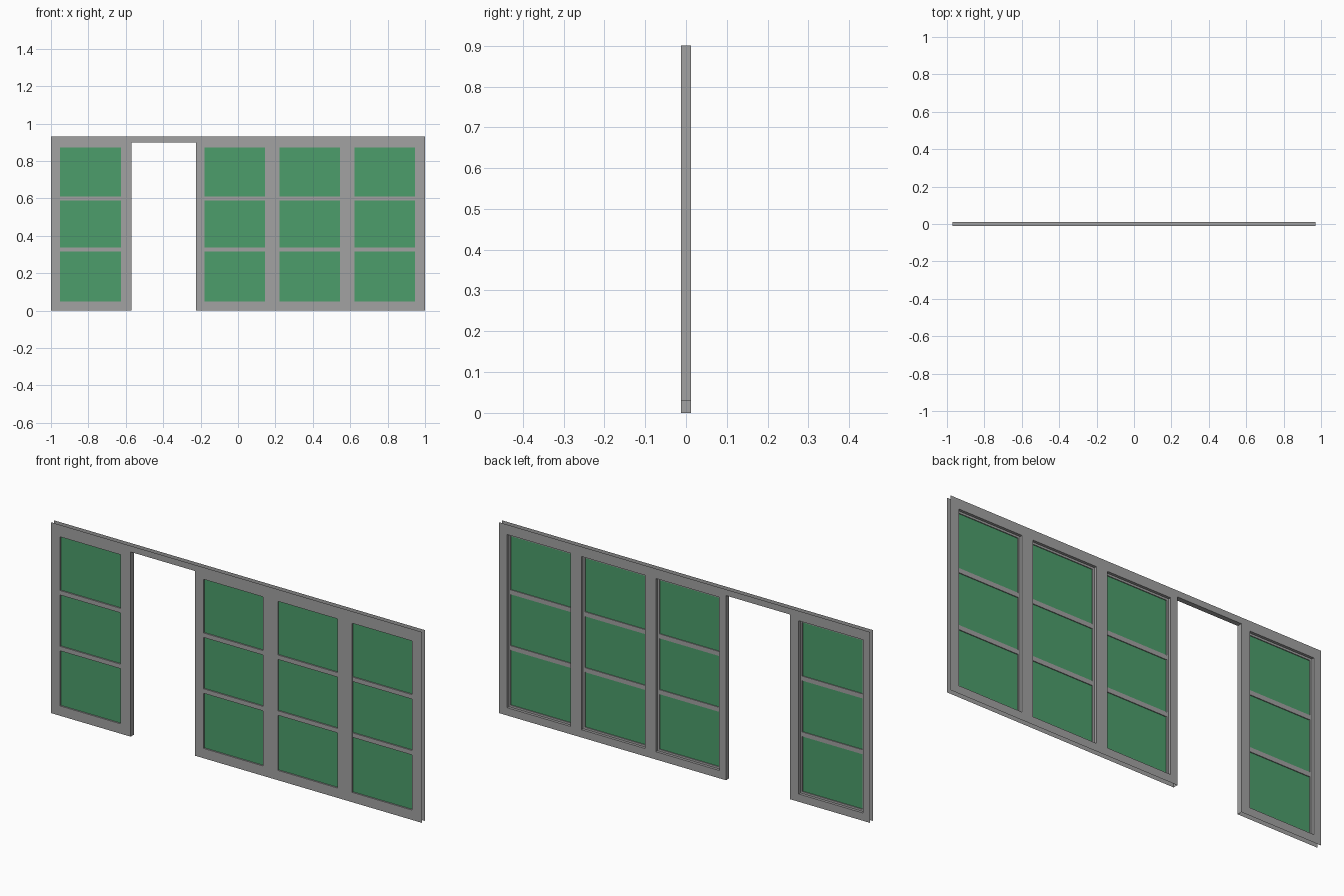
import bpy, bmesh

if "Cube" in bpy.data.objects:
    bpy.data.objects.remove(bpy.data.objects["Cube"])

YF, YB = -0.012, 0.012          # front and back skins
LEDGE, GLASS = -0.001, -0.005   # rebate ledge and glass depth
TOP, LIP = 0.93, 0.03
DOOR = (-0.57, -0.224, -1.0, 0.90)
WIN_X = [(-0.952, -0.626), (-0.178, 0.144), (0.223, 0.545), (0.624, 0.946)]
WIN_Z = (0.048, 0.872)
BARS = [(0.316, 0.338), (0.588, 0.610)]
STEP = 0.010                    # rear rebate margin


def material(name, col):
    m = bpy.data.materials.new(name)
    m.diffuse_color = (*col, 1)
    m.use_nodes = True
    m.node_tree.nodes["Principled BSDF"].inputs["Base Color"].default_value = m.diffuse_color
    return m


grey = material("grey_frame", (0.36, 0.36, 0.36))
green = material("green_glass", (0.072, 0.337, 0.147))


def make(name, quads, mat, flip_fix=False):
    bm = bmesh.new()
    for q in quads:
        bm.faces.new([bm.verts.new(p) for p in q])
    bmesh.ops.remove_doubles(bm, verts=bm.verts, dist=1e-5)
    if flip_fix:
        bmesh.ops.recalc_face_normals(bm, faces=bm.faces)
    me = bpy.data.meshes.new(name)
    bm.to_mesh(me)
    bm.free()
    me.materials.append(mat)
    ob = bpy.data.objects.new(name, me)
    bpy.context.collection.objects.link(ob)
    return ob


def upright(x0, x1, z0, z1, y, back=False):
    q = [(x0, y, z0), (x1, y, z0), (x1, y, z1), (x0, y, z1)]
    return q[::-1] if back else q


def level(x0, x1, z, y0, y1, down=False):
    q = [(x0, y0, z), (x1, y0, z), (x1, y1, z), (x0, y1, z)]
    return q[::-1] if down else q


def side(x, z0, z1, y0, y1, left=False):
    q = [(x, y0, z0), (x, y1, z0), (x, y1, z1), (x, y0, z1)]
    return q[::-1] if left else q


def sheet(x0, x1, z0, z1, y, holes, back=False):
    """Flat sheet with rectangular holes, cut on a grid."""
    xs = sorted({x0, x1} | {v for h in holes for v in h[:2] if x0 < v < x1})
    zs = sorted({z0, z1} | {v for h in holes for v in h[2:] if z0 < v < z1})
    out = []
    for a, b in zip(xs, xs[1:]):
        for c, d in zip(zs, zs[1:]):
            mx, mz = (a + b) / 2, (c + d) / 2
            if not any(h[0] < mx < h[1] and h[2] < mz < h[3] for h in holes):
                out.append(upright(a, b, c, d, y, back))
    return out


def reveal(h, y0, y1):
    """Inward facing walls of an opening."""
    a, b, c, d = h
    return [side(a, c, d, y0, y1), side(b, c, d, y0, y1, True),
            level(a, b, c, y0, y1), level(a, b, d, y0, y1, True)]


small = [(a, b, *WIN_Z) for a, b in WIN_X]
large = [(a - STEP, b + STEP, c - STEP, d + STEP) for a, b, c, d in small]

# front and rear skins
make("front_skin", sheet(-1, 1, 0, TOP, YF, small + [DOOR]), grey)
make("rear_skin", sheet(-1, 1, 0, TOP, YB, large + [DOOR], True), grey)

# core edges set back between the skins
E = 1 - LIP
core = [level(-E, E, TOP - LIP, YF, YB),
        side(E, LIP, TOP - LIP, YF, YB), side(-E, LIP, TOP - LIP, YF, YB, True),
        level(-E, DOOR[0], LIP, YF, YB, True), level(DOOR[1], E, LIP, YF, YB, True)]
make("core_edges", core, grey)

# doorway jambs
make("door_jambs", [side(DOOR[0], 0, DOOR[3], YF, YB),
                    side(DOOR[1], 0, DOOR[3], YF, YB, True)], grey)

# windows: stepped reveals, glass and glazing bars
for i, (s, l) in enumerate(zip(small, large), 1):
    make(f"window_reveal_{i}", reveal(s, YF, LEDGE) + reveal(l, LEDGE, YB)
         + sheet(*l, LEDGE, [s], True), grey)
    make(f"window_glass_{i}", [upright(*s, GLASS)], green)
    for j, (z0, z1) in enumerate(BARS, 1):
        a, b = s[:2]
        make(f"glazing_bar_{i}_{j}", [
            upright(a, b, z0, z1, YF + 0.001), upright(a, b, z0, z1, LEDGE, True),
            level(a, b, z1, YF + 0.001, LEDGE),
            level(a, b, z0, YF + 0.001, LEDGE, True)], grey)
